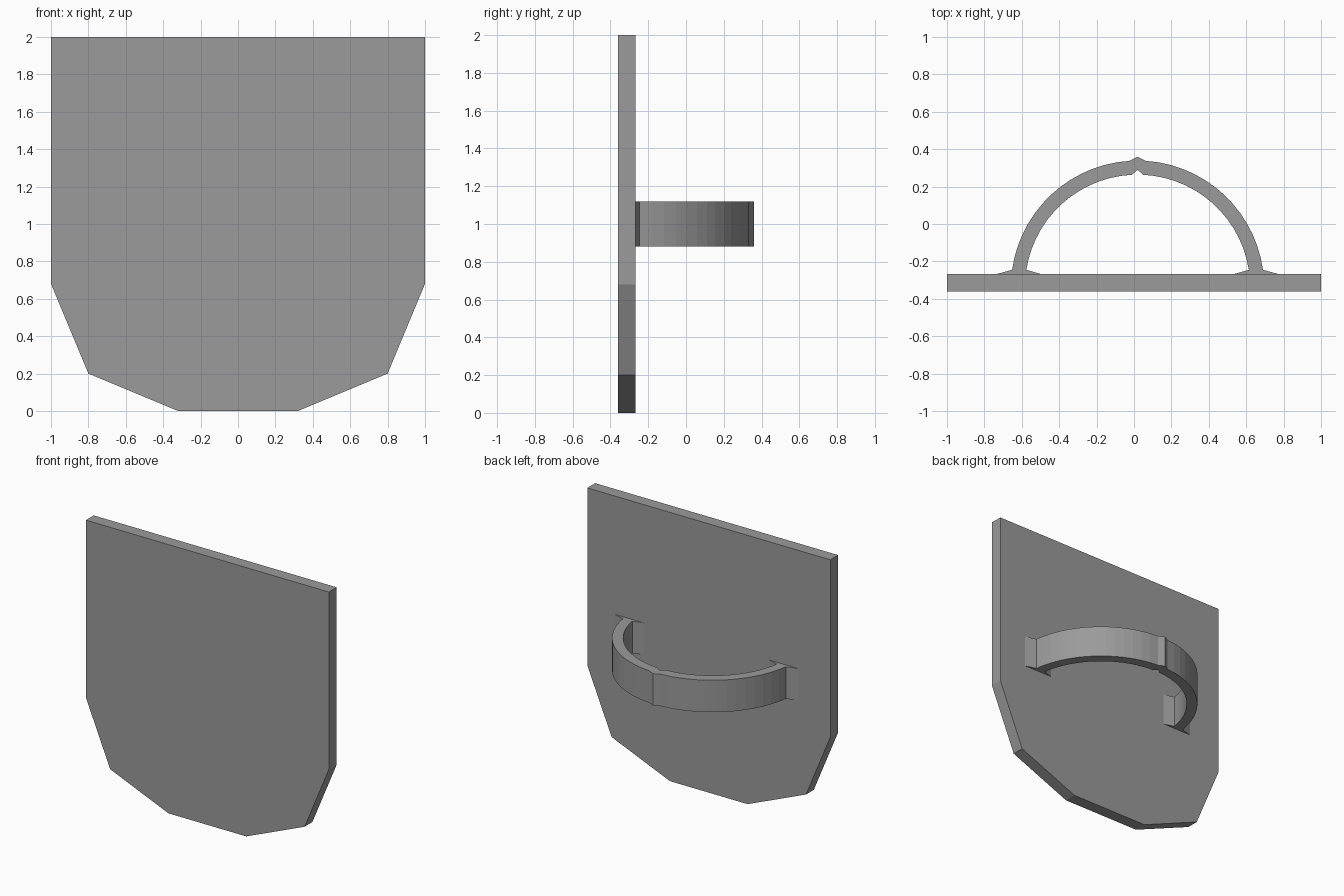
import bpy, bmesh
from math import sin, cos, asin, radians

if "Cube" in bpy.data.objects:
    bpy.data.objects.remove(bpy.data.objects["Cube"])

# Dark grey material shared by both parts
grey = bpy.data.materials.new("dark_grey")
grey.diffuse_color = (0.325, 0.325, 0.325, 1)
grey.use_nodes = True
grey.node_tree.nodes["Principled BSDF"].inputs["Base Color"].default_value = grey.diffuse_color


def make_object(name, bm):
    bmesh.ops.recalc_face_normals(bm, faces=bm.faces)
    mesh = bpy.data.meshes.new(name)
    bm.to_mesh(mesh)
    bm.free()
    mesh.materials.append(grey)
    obj = bpy.data.objects.new(name, mesh)
    bpy.context.collection.objects.link(obj)
    return obj


def extrude_faces(bm, offset):
    res = bmesh.ops.extrude_face_region(bm, geom=bm.faces[:], use_keep_orig=True)
    verts = [g for g in res["geom"] if isinstance(g, bmesh.types.BMVert)]
    bmesh.ops.translate(bm, verts=verts, vec=offset)


# Shield plate: mirrored half outline, extruded in depth
half = [(0.32, 0.0), (0.8, 0.2), (1.0, 0.68), (1.0, 2.0)]
outline = half + [(-x, z) for x, z in reversed(half)]
bm = bmesh.new()
bm.faces.new([bm.verts.new((x, -0.36, z)) for x, z in outline])
extrude_faces(bm, (0, 0.092, 0))
make_object("shield_plate", bm)

# Handle strap: (outer, inner) point pairs from foot to centre ridge
CX, CY, R_OUT, R_IN, SEGS = 0.019, -0.338, 0.677, 0.602, 14


def arc(r, x_end, t):
    a0 = asin((-0.245 - CY) / r)
    a1 = radians(90) - asin(x_end / r)
    a = a0 + (a1 - a0) * t
    return r * cos(a), CY + r * sin(a)


side = [((0.755, -0.285), (0.515, -0.285)),
        ((0.755, -0.268), (0.515, -0.268))]
side += [(arc(R_OUT, 0.045, i / SEGS), arc(R_IN, 0.03, i / SEGS))
         for i in range(SEGS + 1)]
ridge = [((0, 0.36), (0, 0.29))]
pairs = side + ridge + [((-o[0], o[1]), (-i[0], i[1])) for o, i in reversed(side)]

bm = bmesh.new()
rows = [[bm.verts.new((CX + x, y, 0.882)) for x, y in pair] for pair in pairs]
for a, b in zip(rows, rows[1:]):
    bm.faces.new((a[0], b[0], b[1], a[1]))
extrude_faces(bm, (0, 0, 0.238))
make_object("handle_strap", bm)
